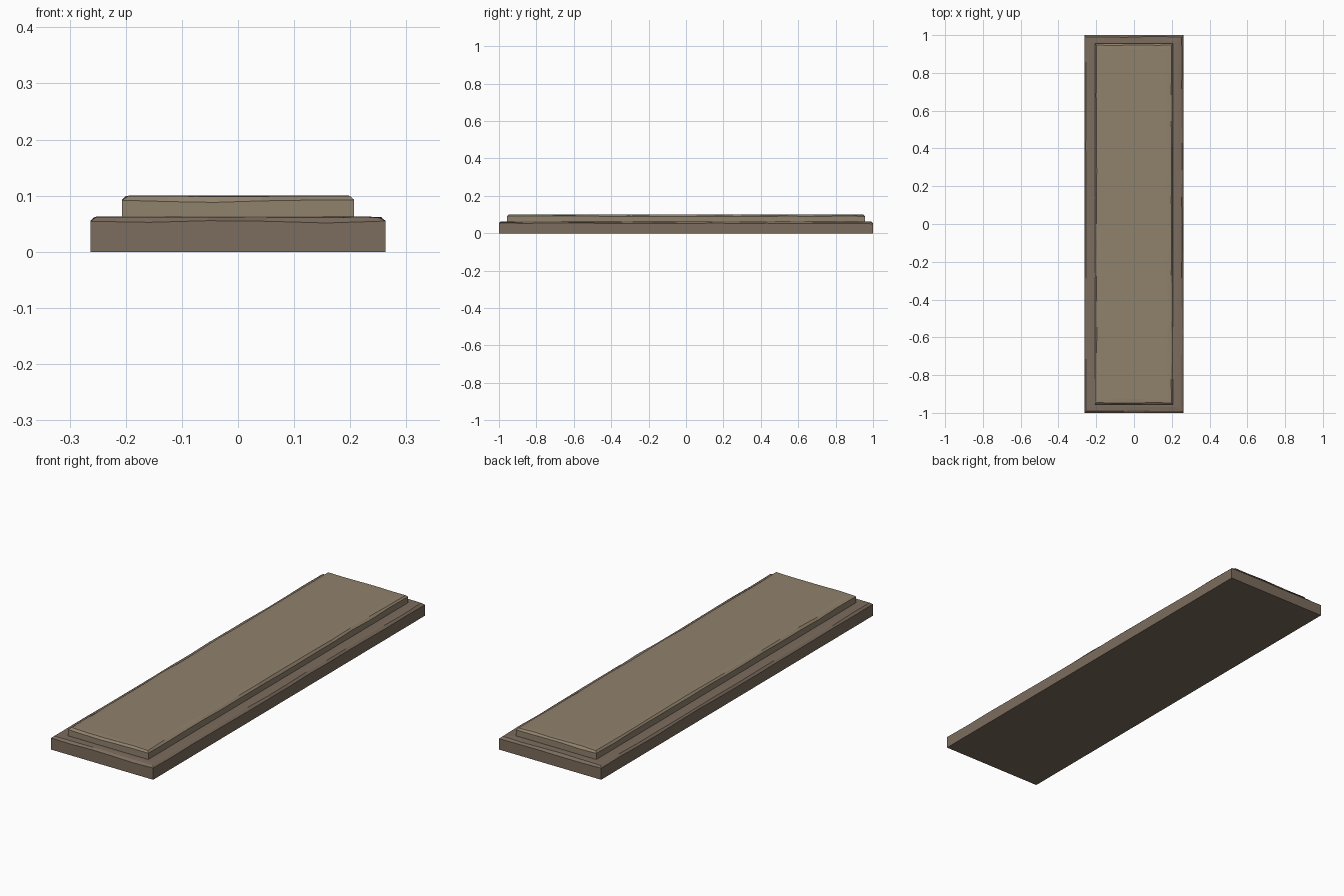
import bpy, bmesh, math, random

if "Cube" in bpy.data.objects:
    bpy.data.objects.remove(bpy.data.objects["Cube"])


def material(name, rgb):
    m = bpy.data.materials.new(name)
    m.diffuse_color = (*rgb, 1)
    m.use_nodes = True
    m.node_tree.nodes["Principled BSDF"].inputs["Base Color"].default_value = m.diffuse_color
    return m


def perimeter(hx, hy, nx, ny):
    # Points around a rectangle, anticlockwise
    pts = []
    corners = [(-hx, -hy), (hx, -hy), (hx, hy), (-hx, hy)]
    for k, n in enumerate((nx, ny, nx, ny)):
        a, b = corners[k], corners[(k + 1) % 4]
        for i in range(n):
            t = i / n
            pts.append((a[0] + (b[0] - a[0]) * t, a[1] + (b[1] - a[1]) * t))
    return pts


def worn_slab(name, hx, hy, z0, z1, mat, seed):
    # Straight-sided slab whose top edge has an uneven, hand-cut chamfer
    rng = random.Random(seed)
    bm = bmesh.new()
    pts = perimeter(hx, hy, 5, 14)
    rings = [[], [], [], []]
    for x, y in pts:
        drop = rng.uniform(0.007, 0.012)
        inset = rng.uniform(0.007, 0.012)
        dip = rng.uniform(0.0, 0.0025)
        for ring, d, z in zip(rings, (0, 0, inset, 0.03),
                              (z0, z1 - drop, z1 - dip, z1)):
            px = math.copysign(min(abs(x), hx - d), x)
            py = math.copysign(min(abs(y), hy - d), y)
            ring.append(bm.verts.new((px, py, z)))
    n = len(pts)
    for lo, hi in zip(rings, rings[1:]):
        for i in range(n):
            j = (i + 1) % n
            bm.faces.new((lo[i], lo[j], hi[j], hi[i]))
    bm.faces.new(rings[-1])
    bm.faces.new(rings[0][::-1])
    bmesh.ops.recalc_face_normals(bm, faces=bm.faces)
    mesh = bpy.data.meshes.new(name)
    bm.to_mesh(mesh)
    bm.free()
    mesh.materials.append(mat)
    ob = bpy.data.objects.new(name, mesh)
    bpy.context.collection.objects.link(ob)
    return ob


# Wide base slab and the narrower slab stacked on it
worn_slab("base_slab", 0.263, 1.0, 0.0, 0.0625, material("dark_stone", (0.20, 0.15, 0.11)), 3)
worn_slab("top_slab", 0.207, 0.956, 0.05, 0.1, material("light_stone", (0.28, 0.22, 0.15)), 8)
